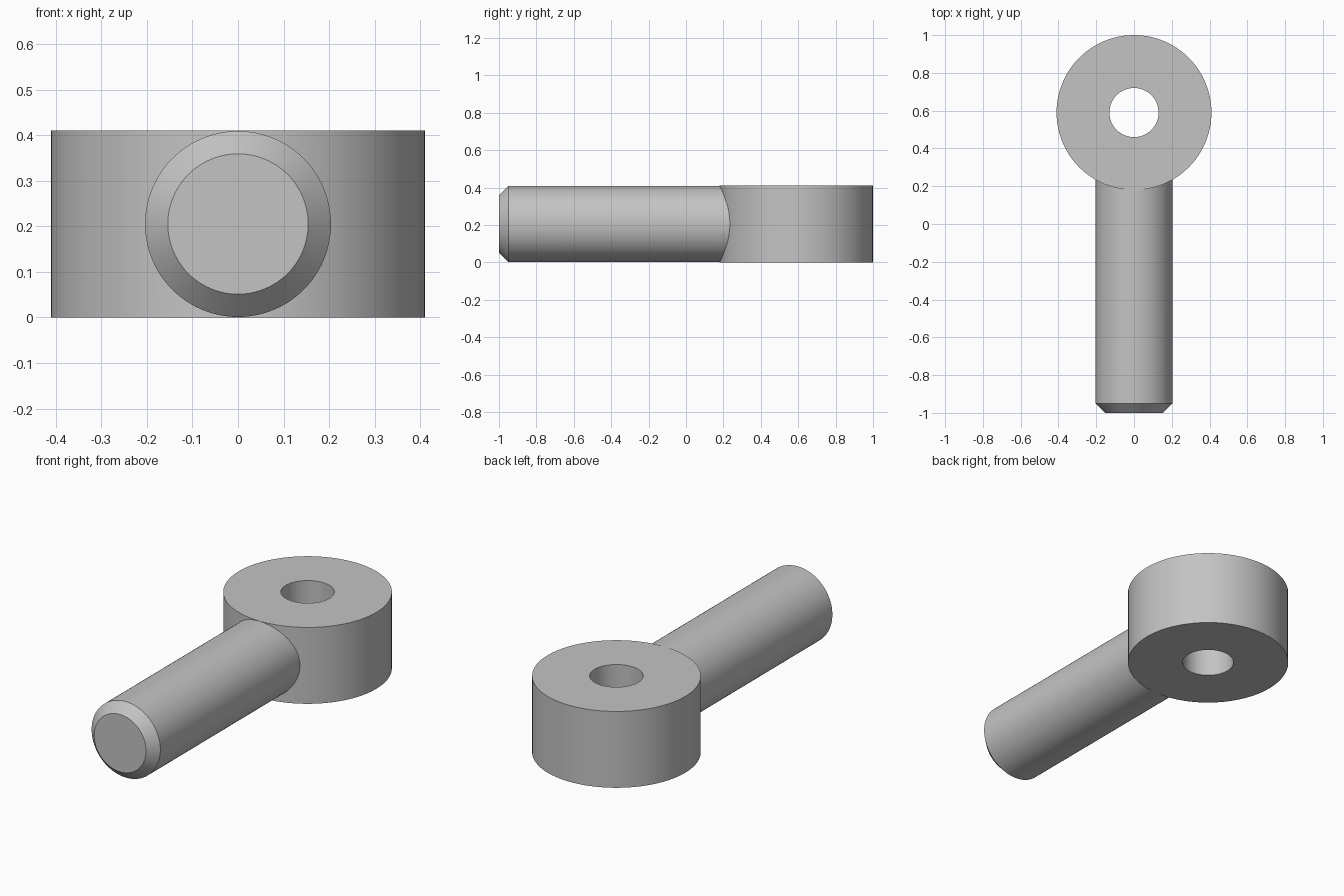
import bpy
import bmesh
from math import radians, tau
from mathutils import Matrix, Vector

if "Cube" in bpy.data.objects:
    bpy.data.objects.remove(bpy.data.objects["Cube"], do_unlink=True)

HEIGHT = 0.41
EYE_R, HOLE_R, EYE_Y = 0.41, 0.13, 0.59
ROD_R, CHAMFER = 0.204, 0.05

steel = bpy.data.materials.new("plain_grey_metal")
steel.use_nodes = True
grey = (0.55, 0.55, 0.55, 1)
steel.diffuse_color = grey
steel.node_tree.nodes["Principled BSDF"].inputs["Base Color"].default_value = grey


def lathe(name, profile, matrix, steps=96, closed=False):
    """Spin (radius, height) points around the local z axis."""
    bm = bmesh.new()
    verts = [bm.verts.new((r, 0, h)) for r, h in profile]
    edges = [bm.edges.new(pair) for pair in zip(verts, verts[1:])]
    if closed:
        edges.append(bm.edges.new((verts[-1], verts[0])))
    bmesh.ops.spin(bm, geom=verts + edges, cent=(0, 0, 0), axis=(0, 0, 1),
                   angle=tau, steps=steps, use_merge=True)
    bmesh.ops.remove_doubles(bm, verts=bm.verts, dist=0.0001)
    bmesh.ops.recalc_face_normals(bm, faces=bm.faces)
    bm.transform(matrix)
    mesh = bpy.data.meshes.new(name)
    bm.to_mesh(mesh)
    bm.free()
    mesh.materials.append(steel)
    obj = bpy.data.objects.new(name, mesh)
    bpy.context.collection.objects.link(obj)
    return obj


# Upright eye ring with a through hole
eye = lathe("eye_bolt_body",
            [(HOLE_R, 0), (EYE_R, 0), (EYE_R, HEIGHT), (HOLE_R, HEIGHT)],
            Matrix.Translation((0, EYE_Y, 0)), closed=True)

# Horizontal rod with a chamfered tip, ending inside the ring wall
rod = lathe("rod",
            [(0, 0), (ROD_R - CHAMFER, 0), (ROD_R, CHAMFER), (ROD_R, 1.3), (0, 1.3)],
            Matrix.Translation((0, -1, HEIGHT / 2)) @ Matrix.Rotation(radians(-90), 4, "X"))

# Weld the rod to the ring so no inner walls remain
weld = eye.modifiers.new("weld_rod", "BOOLEAN")
weld.operation = "UNION"
weld.solver = "EXACT"
weld.object = rod
bpy.ops.object.select_all(action="DESELECT")
eye.select_set(True)
bpy.context.view_layer.objects.active = eye
bpy.ops.object.modifier_apply(modifier=weld.name)
bpy.data.objects.remove(rod, do_unlink=True)

bpy.ops.object.shade_smooth_by_angle(angle=radians(30))
